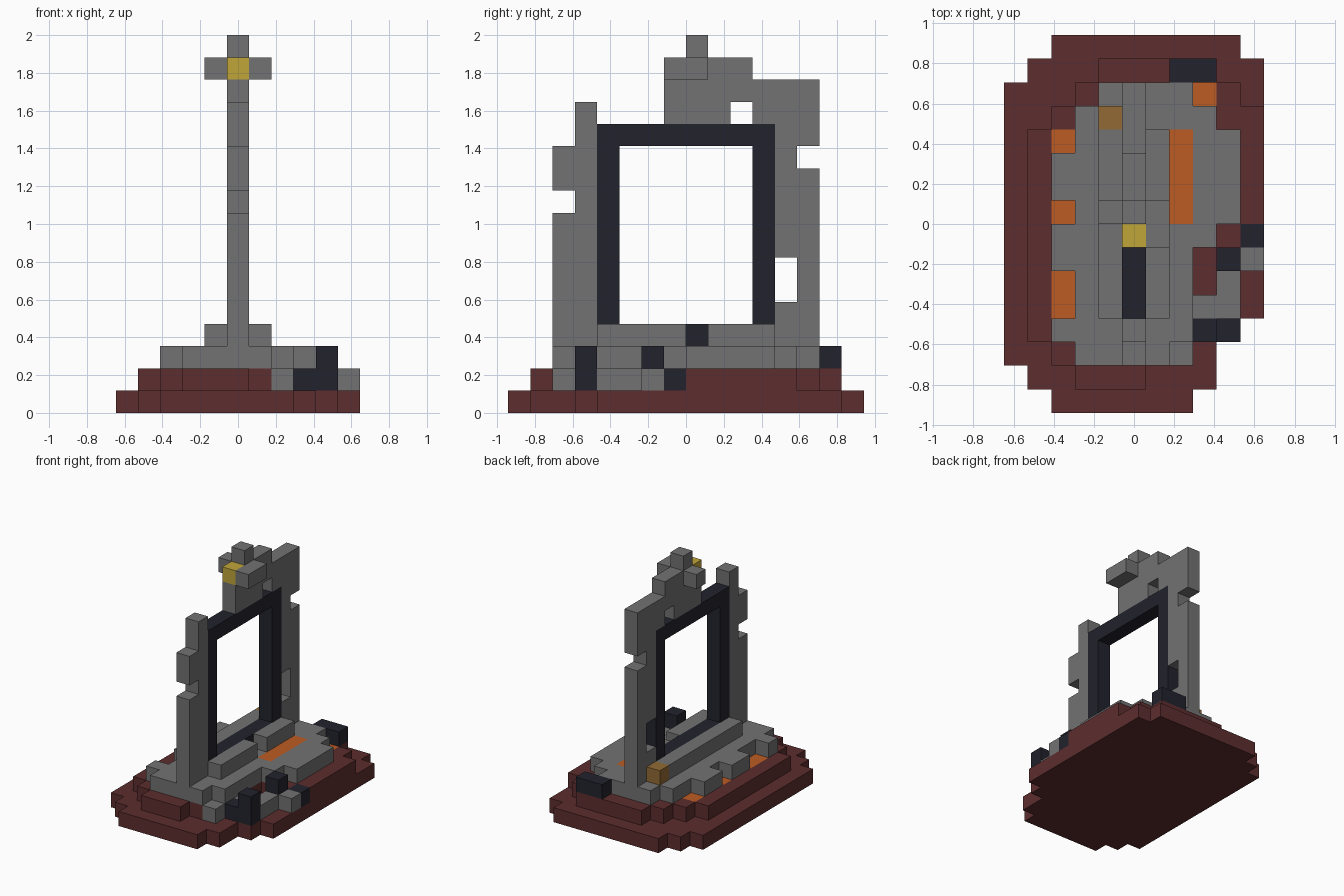
import bpy, bmesh
from mathutils import Vector

cube = bpy.data.objects.get("Cube")
if cube:
    bpy.data.objects.remove(cube)

U = 2 / 17                      # edge of one block
ORIGIN = Vector((5.5, 8, 0))    # block coordinates of the model's centre


def material(name, rgb):
    linear = [((c / 255 + 0.055) / 1.055) ** 2.4 for c in rgb] + [1]
    mat = bpy.data.materials.new(name)
    mat.use_nodes = True
    mat.diffuse_color = linear
    mat.node_tree.nodes["Principled BSDF"].inputs["Base Color"].default_value = linear
    return mat


RED = material("dark red rock", (93, 45, 46))
GREY = material("grey stone", (114, 114, 114))
BLACK = material("black glass stone", (34, 34, 45))
ORANGE = material("molten orange", (190, 92, 36))
GOLD = material("gold", (192, 166, 58))
BRONZE = material("bronze", (145, 106, 52))

parts = {}      # name -> (material, set of blocks)
owner = {}      # block -> part name


def box(name, mat, x, y, z):
    """Fill an inclusive block range; each range is a number or a (first, last) pair."""
    spans = [(r, r) if isinstance(r, int) else r for r in (x, y, z)]
    cells = parts.setdefault(name, (mat, set()))[1]
    for i in range(spans[0][0], spans[0][1] + 1):
        for j in range(spans[1][0], spans[1][1] + 1):
            for k in range(spans[2][0], spans[2][1] + 1):
                if (i, j, k) not in owner:
                    owner[i, j, k] = name
                    cells.add((i, j, k))


def rows(name, mat, z, spec):
    """Lay rows of blocks: each entry is an x range and a y range."""
    for x, y in spec:
        box(name, mat, x, y, z)


# Molten pools, placed first so the stone fills around them
box("right_pool", ORANGE, 7, (8, 11), 2)
for y in ((4, 5), 8, 11):
    box("left_pools", ORANGE, 2, y, 1)
box("back_pool", ORANGE, 8, 13, 1)

# Loose rubble on the right side
box("front_rubble", BLACK, (8, 9), 3, 1)
box("front_rubble", BLACK, 9, 3, 2)
box("side_rubble", BLACK, 9, 6, 2)
box("side_rubble", BLACK, 10, 7, 1)
box("back_rubble", BLACK, (7, 8), 14, 2)
rows("stone_rubble", GREY, 1, [(7, 2), ((8, 9), 4), (9, 5), ((9, 10), 6)])

# Rounded rock base and the step above it
rows("rock_base", RED, 0, [
    ((2, 7), 0), ((1, 8), 1), ((0, 8), 2), ((0, 9), 3),
    ((0, 10), (4, 13)), ((1, 10), 14), ((2, 9), 15)])
rows("rock_step", RED, 1, [
    ((3, 5), 1), ((2, 6), 2), ((1, 7), (3, 6)), ((1, 9), 7),
    ((1, 10), (8, 11)), ((2, 10), 12), ((3, 9), 13), ((4, 8), 14)])

# Stone floor with a broken outline
rows("stone_floor", GREY, 2, [
    ((3, 6), 2), ((2, 7), 3), ((3, 7), (4, 5)), ((2, 7), 6), ((2, 8), 7),
    ((3, 9), 8), ((2, 9), (9, 10)), ((3, 9), 11), ((3, 8), 12), ((4, 7), 13)])

# Kerbs either side of the frame
box("left_kerb", GREY, 4, (4, 11), 3)
box("right_kerb", GREY, 6, (4, 7), 3)
box("right_kerb", GREY, 6, (9, 11), 3)
box("bronze_block", BRONZE, 4, 12, 3)

# Black gateway frame
for z in (3, 12):
    box("gate_frame", BLACK, 5, (4, 11), z)
for y in (4, 11):
    box("gate_frame", BLACK, 5, y, (3, 12))

# Ruined pillars with missing blocks
for y, z in ((3, (3, 13)), (2, (3, 8)), (2, (10, 11))):
    box("front_pillar", GREY, 5, y, z)
for y, z in ((12, (3, 4)), (12, (7, 14)), (13, (3, 10)), (13, (12, 14))):
    box("back_pillar", GREY, 5, y, z)

# Crown above the frame
box("gold_block", GOLD, 5, 7, 15)
for y, z in (((7, 9), 13), (11, 13), ((7, 11), 14), ((7, 10), 15), (8, 16)):
    box("crown", GREY, 5, y, z)
box("left_arm", GREY, 4, 8, 15)
box("right_arm", GREY, 6, (7, 8), 15)

# Turn each part into a clean mesh, leaving out faces buried between blocks
for name, (mat, cells) in parts.items():
    bm = bmesh.new()
    for cell in sorted(cells):
        centre = Vector(cell) + Vector((0.5, 0.5, 0.5)) - ORIGIN
        for axis in range(3):
            for sign in (-1, 1):
                beside = list(cell)
                beside[axis] += sign
                if tuple(beside) in owner:
                    continue
                n, a, b = Vector(), Vector(), Vector()
                n[axis] = sign / 2
                a[(axis + 1) % 3] = 0.5
                b[(axis + 2) % 3] = sign / 2
                corners = (-a - b, a - b, a + b, b - a)
                bm.faces.new([bm.verts.new((centre + n + c) * U) for c in corners])
    bmesh.ops.remove_doubles(bm, verts=bm.verts, dist=U / 100)
    bmesh.ops.dissolve_limit(bm, angle_limit=0.01, verts=bm.verts, edges=bm.edges)
    mesh = bpy.data.meshes.new(name)
    bm.to_mesh(mesh)
    bm.free()
    mesh.materials.append(mat)
    bpy.context.collection.objects.link(bpy.data.objects.new(name, mesh))
